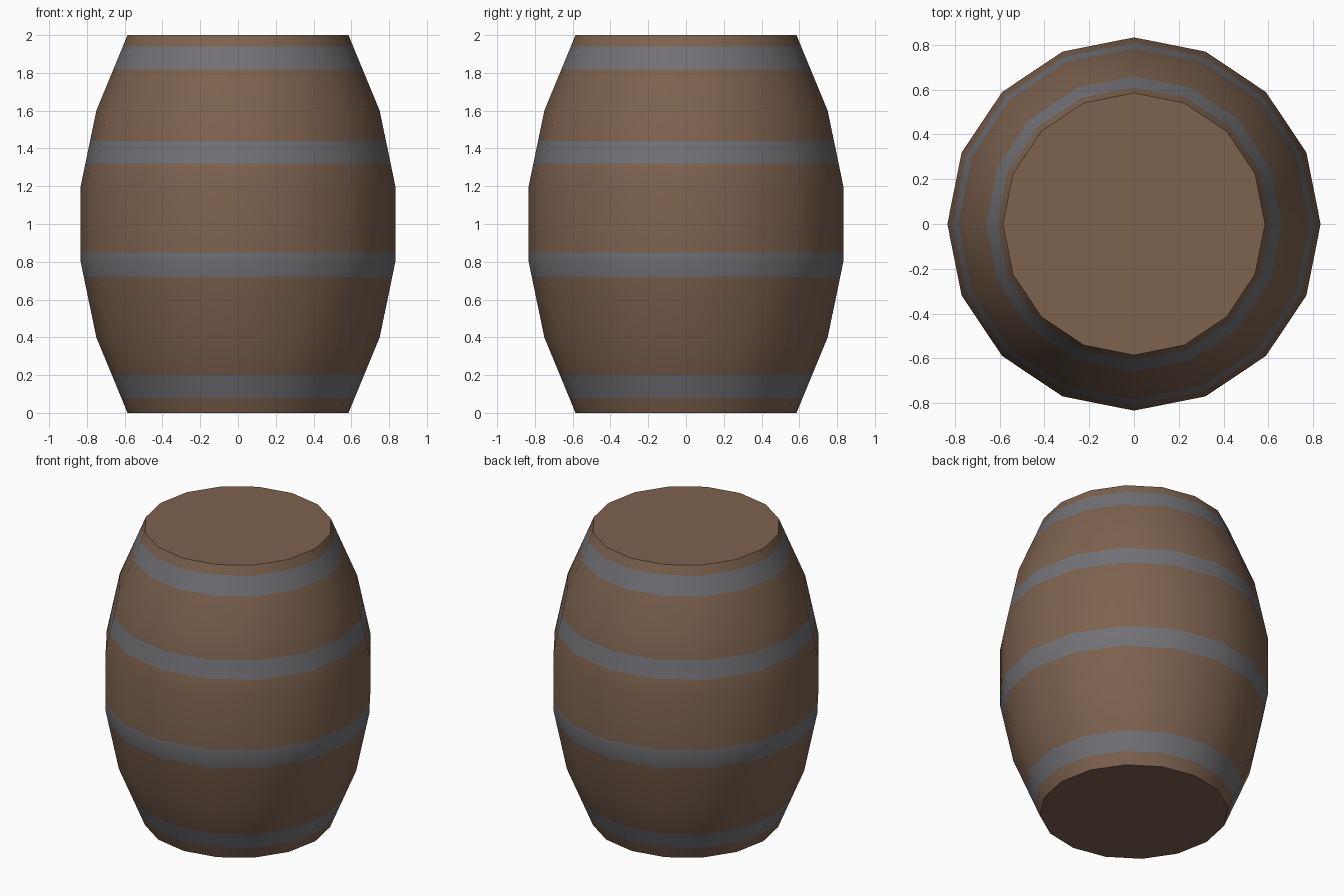
import bpy, bmesh, math

if "Cube" in bpy.data.objects:
    bpy.data.objects.remove(bpy.data.objects["Cube"])

SIDES = 16
PROFILE = [(0, 0.585), (0.4, 0.75), (0.8, 0.833), (1.2, 0.833), (1.6, 0.75), (2.0, 0.585)]
BANDS = [(0.08, 0.20), (0.72, 0.85), (1.32, 1.44), (1.82, 1.94)]


def material(name, rgb):
    m = bpy.data.materials.new(name)
    m.diffuse_color = (*rgb, 1)
    m.use_nodes = True
    m.node_tree.nodes["Principled BSDF"].inputs["Base Color"].default_value = m.diffuse_color
    return m


def radius(z):
    # straight interpolation along the barrel profile
    for (z0, r0), (z1, r1) in zip(PROFILE, PROFILE[1:]):
        if z <= z1:
            return r0 + (r1 - r0) * (z - z0) / (z1 - z0)


# Barrel: stacked 16-sided rings, with extra rings at the hoop edges
heights = sorted({z for z, _ in PROFILE} | {z for band in BANDS for z in band})
bm = bmesh.new()
rings = []
for z in heights:
    r = radius(z)
    rings.append([bm.verts.new((r * math.cos(math.tau * i / SIDES),
                                r * math.sin(math.tau * i / SIDES), z)) for i in range(SIDES)])
for low, high in zip(rings, rings[1:]):
    mid = (low[0].co.z + high[0].co.z) / 2
    hoop = any(a < mid < b for a, b in BANDS)
    for i in range(SIDES):
        j = (i + 1) % SIDES
        f = bm.faces.new((low[i], low[j], high[j], high[i]))
        f.material_index = int(hoop)

# Flat lids
bm.faces.new(rings[-1])
bm.faces.new(rings[0][::-1])

mesh = bpy.data.meshes.new("barrel")
bm.to_mesh(mesh)
bm.free()
mesh.materials.append(material("brown wood", (0.205, 0.122, 0.078)))
mesh.materials.append(material("grey metal", (0.17, 0.165, 0.18)))
barrel = bpy.data.objects.new("barrel", mesh)
bpy.context.collection.objects.link(barrel)

# Smooth sides, sharp lid rims
bpy.context.view_layer.objects.active = barrel
barrel.select_set(True)
bpy.ops.object.shade_smooth_by_angle(angle=math.radians(40))
